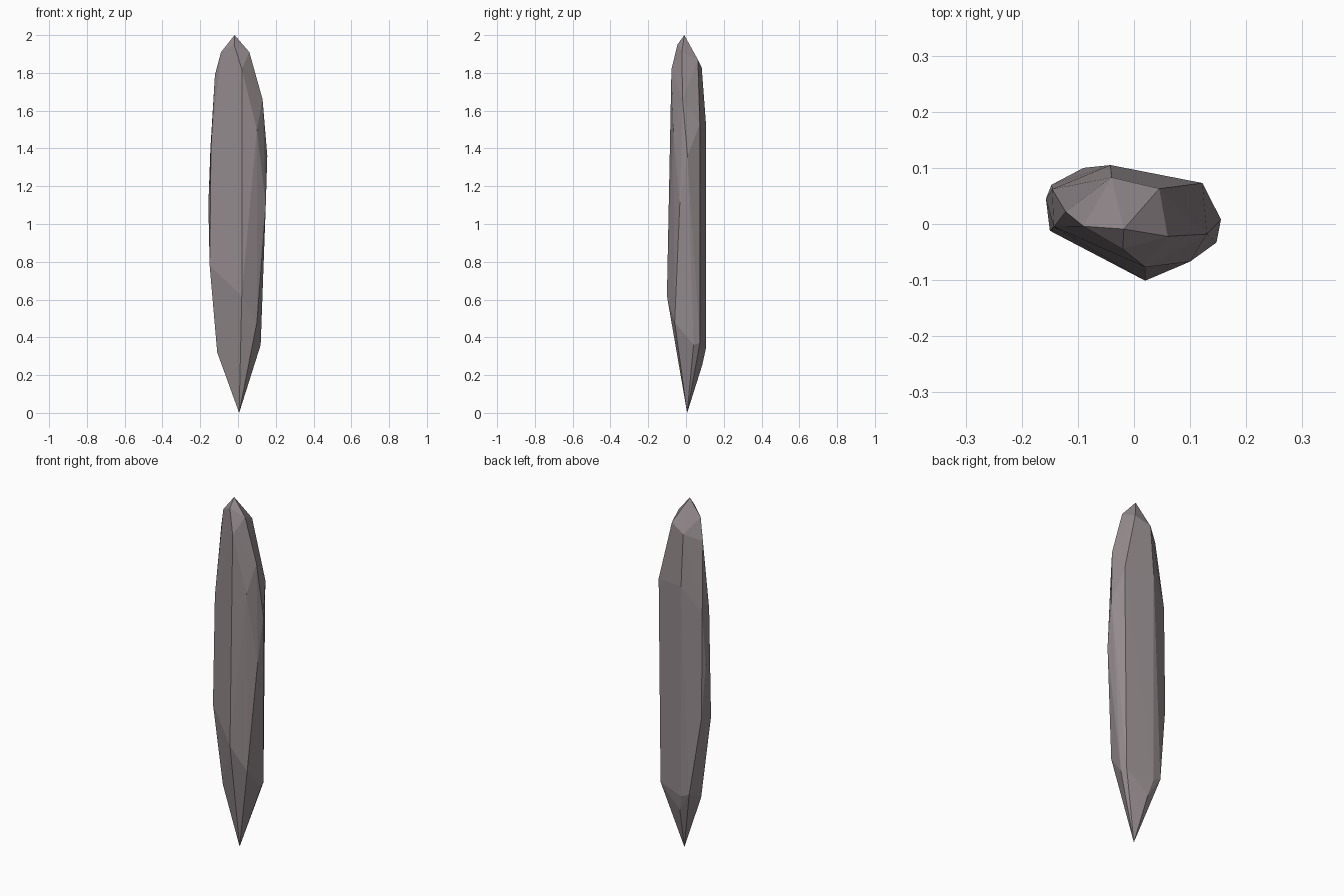
import bpy
import bmesh

if "Cube" in bpy.data.objects:
    bpy.data.objects.remove(bpy.data.objects["Cube"])

# Corner points of the cut shard, grouped by height
tips = [(-.018, -.009, 2.0), (.006, .006, 0)]
crown = [(-.02, -.045, 1.95), (-.09, -.004, 1.91), (.06, -.022, 1.91),
         (.045, .063, 1.87), (-.04, .083, 1.83), (.02, -.077, 1.82),
         (-.122, .022, 1.79)]
upper = [(.13, -.018, 1.66), (-.042, .105, 1.54), (.122, .073, 1.53),
         (.1, -.067, 1.5), (-.143, -.005, 1.4), (-.146, .062, 1.4),
         (.155, .008, 1.36)]
lower = [(-.157, .045, 1.1), (.147, -.033, 1.1), (-.15, -.012, .78),
         (-.147, .07, .8), (.02, -.101, .62), (.1, -.06, .48),
         (.12, .04, .36), (.11, .073, .37)]
base = [(-.042, .105, .34), (-.09, .1, .36), (-.11, .02, .32),
        (-.02, .085, .25)]

# Shard: convex facets wrapped around the corners
bm = bmesh.new()
for p in tips + crown + upper + lower + base:
    bm.verts.new(p)
result = bmesh.ops.convex_hull(bm, input=bm.verts[:])
loose = [v for v in bm.verts if not v.link_faces]
bmesh.ops.delete(bm, geom=loose, context='VERTS')
bmesh.ops.recalc_face_normals(bm, faces=bm.faces[:])
mesh = bpy.data.meshes.new("stone_shard")
bm.to_mesh(mesh)
bm.free()
shard = bpy.data.objects.new("stone_shard", mesh)
bpy.context.collection.objects.link(shard)

# Warm grey stone
stone = bpy.data.materials.new("stone")
stone.diffuse_color = (.30, .26, .27, 1)
stone.use_nodes = True
stone.node_tree.nodes["Principled BSDF"].inputs["Base Color"].default_value = stone.diffuse_color
mesh.materials.append(stone)
